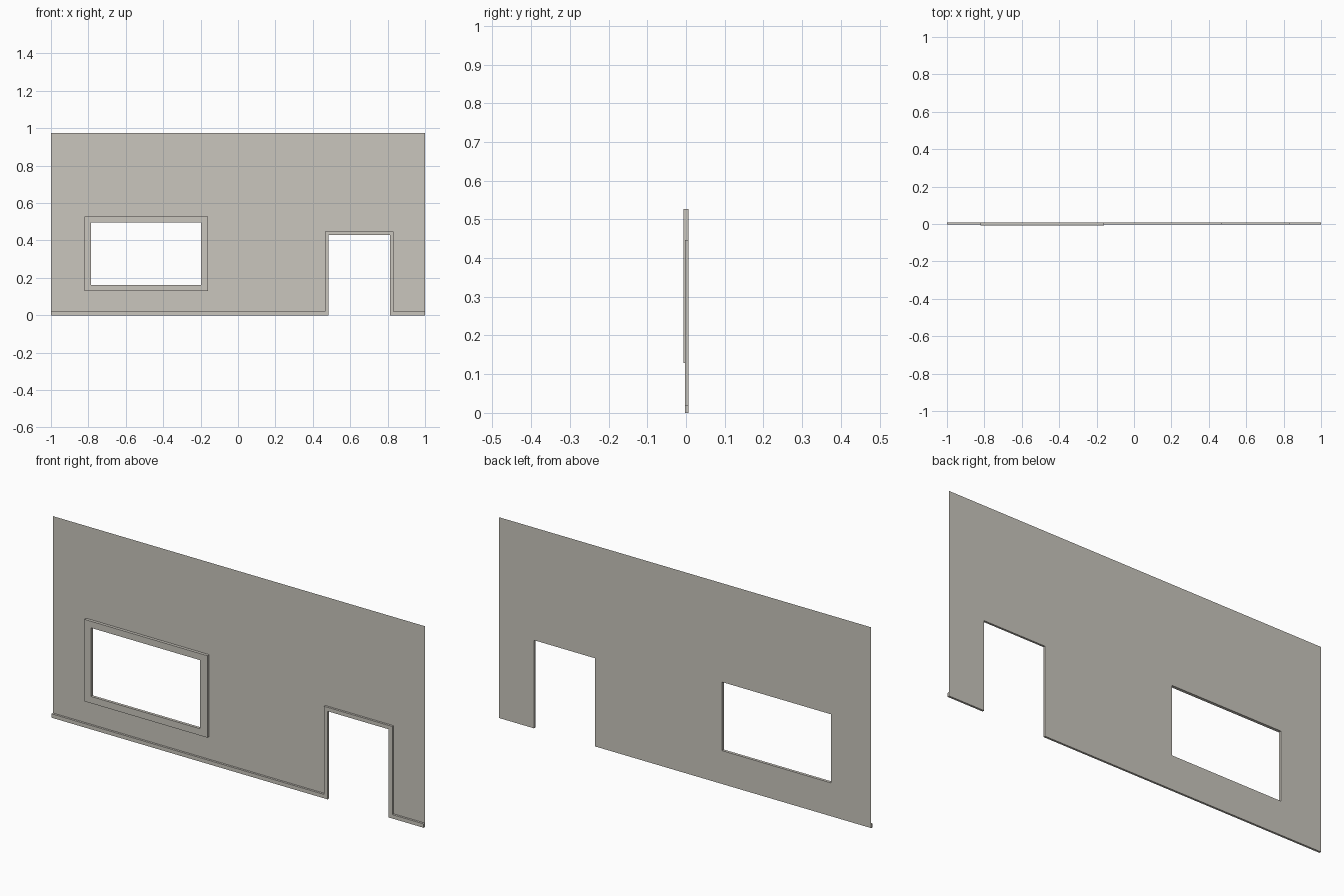
import bpy, bmesh

if "Cube" in bpy.data.objects:
    bpy.data.objects.remove(bpy.data.objects["Cube"])

BACK = 0.007            # plane of the wall sheet
HEIGHT = 0.975
WIN = (-0.785, -0.198, 0.162, 0.495)     # window opening x0, x1, z0, z1
FRAME = (-0.82, -0.16, 0.129, 0.527)     # outer edge of window frame
DOOR = (0.484, 0.812, 0.428)             # door opening x0, x1, top
TRIM = 0.019                             # width of skirting and door trim

plaster = bpy.data.materials.new("warm_grey_plaster")
plaster.diffuse_color = (0.59, 0.565, 0.51, 1)
plaster.use_nodes = True
plaster.node_tree.nodes["Principled BSDF"].inputs["Base Color"].default_value = plaster.diffuse_color


def finish(name, bm):
    mesh = bpy.data.meshes.new(name)
    bm.to_mesh(mesh)
    bm.free()
    mesh.materials.append(plaster)
    bpy.context.collection.objects.link(bpy.data.objects.new(name, mesh))


def strip(name, outer, inner, front, closed):
    """Raised flat band between two matching x-z outlines, open at the wall side."""
    bm = bmesh.new()
    a, b = ([bm.verts.new((x, front, z)) for x, z in line] for line in (outer, inner))
    n = len(a)
    for i in range(n if closed else n - 1):
        j = (i + 1) % n
        bm.faces.new((a[i], a[j], b[j], b[i]))
    # sides running back to the wall
    for e in [e for e in bm.edges if e.is_boundary]:
        p, q = e.verts
        if e.link_loops[0].vert == p:
            p, q = q, p
        back = [bm.verts.new((v.co.x, BACK, v.co.z)) for v in (q, p)]
        bm.faces.new((p, q, back[0], back[1]))
    bmesh.ops.remove_doubles(bm, verts=bm.verts, dist=1e-5)
    bm.normal_update()
    if sum(f.normal.y * f.calc_area() for f in bm.faces) > 0:
        bmesh.ops.reverse_faces(bm, faces=bm.faces)
    finish(name, bm)


def rect(x0, x1, z0, z1):
    return [(x0, z0), (x1, z0), (x1, z1), (x0, z1)]


# Wall sheet: grid of cells, leaving out the window and door
xs = [-1, WIN[0], WIN[1], DOOR[0], DOOR[1], 1]
zs = [0, WIN[2], DOOR[2], WIN[3], HEIGHT]
openings = {(1, 1), (1, 2), (3, 0), (3, 1)}
bm = bmesh.new()
grid = [[bm.verts.new((x, BACK, z)) for z in zs] for x in xs]
for i in range(len(xs) - 1):
    for k in range(len(zs) - 1):
        if (i, k) not in openings:
            bm.faces.new((grid[i][k], grid[i + 1][k], grid[i + 1][k + 1], grid[i][k + 1]))
bmesh.ops.dissolve_limit(bm, angle_limit=0.01, verts=bm.verts, edges=bm.edges)
finish("wall", bm)

# Window frame
strip("window_frame", rect(*FRAME), rect(*WIN), -0.007, True)

# Skirting running up and around the door in one band
d0, d1, top = DOOR
upper = [(-1, TRIM), (d0 - TRIM, TRIM), (d0 - TRIM, top + TRIM),
         (d1 + TRIM, top + TRIM), (d1 + TRIM, TRIM), (1, TRIM)]
lower = [(-1, 0), (d0, 0), (d0, top), (d1, top), (d1, 0), (1, 0)]
strip("skirting_and_door_trim", upper, lower, -0.003, False)
